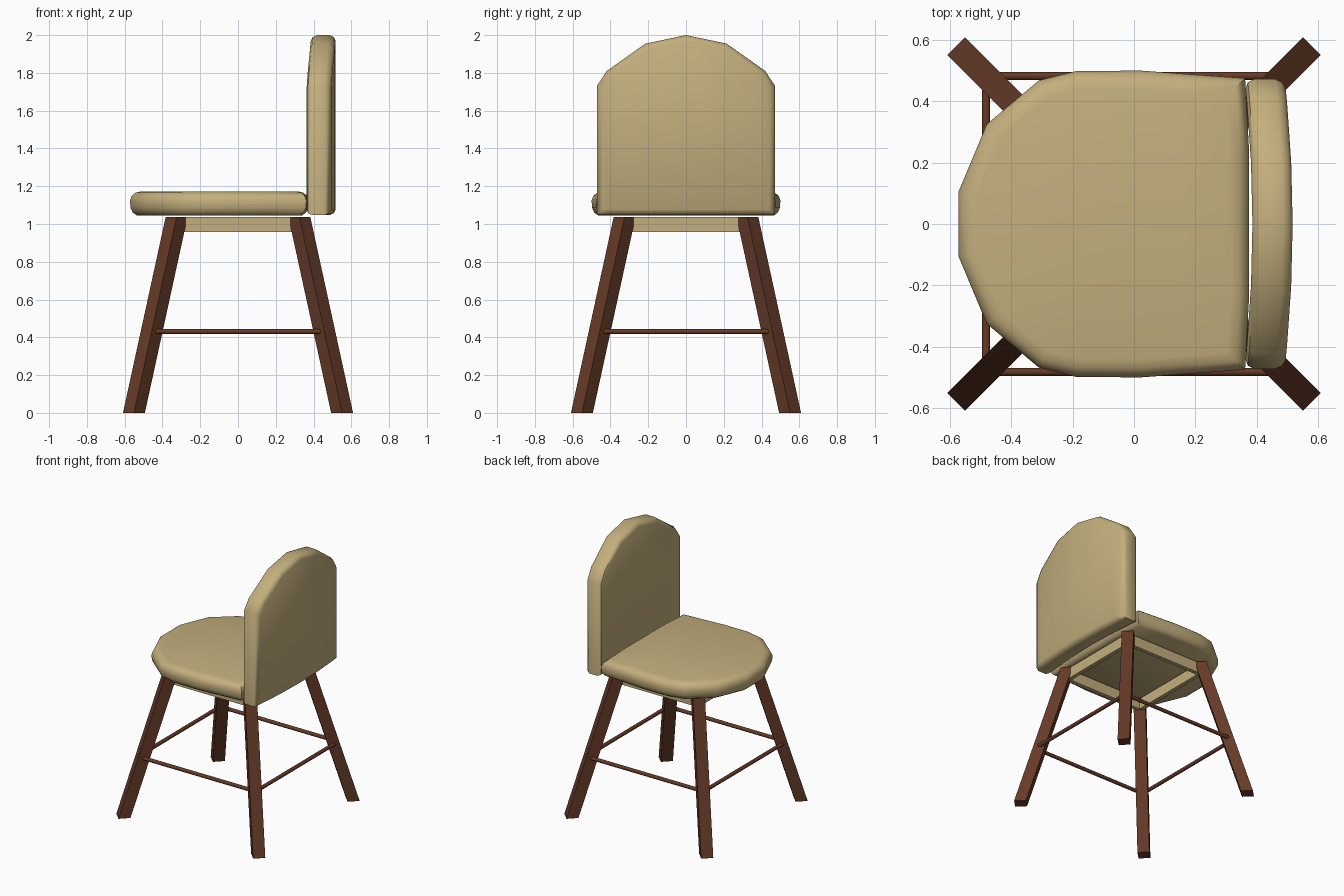
import bpy, bmesh, math
from mathutils import Vector

if "Cube" in bpy.data.objects:
    bpy.data.objects.remove(bpy.data.objects["Cube"])


def material(name, rgb):
    m = bpy.data.materials.new(name)
    m.diffuse_color = (*rgb, 1)
    m.use_nodes = True
    m.node_tree.nodes["Principled BSDF"].inputs["Base Color"].default_value = m.diffuse_color
    return m


BEIGE = material("beige fabric", (0.55, 0.43, 0.205))
BROWN = material("dark brown wood", (0.13, 0.042, 0.02))


def finish(name, bm, mat, smooth=None):
    bmesh.ops.recalc_face_normals(bm, faces=bm.faces[:])
    me = bpy.data.meshes.new(name)
    bm.to_mesh(me)
    bm.free()
    me.materials.append(mat)
    ob = bpy.data.objects.new(name, me)
    bpy.context.collection.objects.link(ob)
    if smooth:
        bpy.ops.object.select_all(action='DESELECT')
        ob.select_set(True)
        bpy.context.view_layer.objects.active = ob
        bpy.ops.object.shade_smooth_by_angle(angle=math.radians(smooth))
    return ob


def cushion(name, outline, rings, place):
    """Stack inset copies of an outline; the caps are strips joining paired points."""
    us, vs = [p[0] for p in outline], [p[1] for p in outline]
    cu, cv = (max(us) + min(us)) / 2, (max(vs) + min(vs)) / 2
    hu, hv = max(us) - cu, max(vs) - cv
    n = len(outline)
    bm = bmesh.new()
    loops = []
    for w, inset in rings:
        loops.append([bm.verts.new(place(cu + (u - cu) * (1 - inset / hu),
                                         cv + (v - cv) * (1 - inset / hv), w))
                      for u, v in outline])
    for a, b in zip(loops, loops[1:]):
        for i in range(n):
            j = (i + 1) % n
            bm.faces.new((a[i], a[j], b[j], b[i]))
    for loop in (loops[0], loops[-1]):
        for i in range(n // 2 - 1):
            bm.faces.new((loop[i], loop[i + 1], loop[n - 2 - i], loop[n - 1 - i]))
    return finish(name, bm, BEIGE, 40)


# Seat: squared at the back, rounded at the front
half = [(0.375, 0.24), (0.362, 0.475), (0.18, 0.488), (0.02, 0.5), (-0.19, 0.498),
        (-0.31, 0.468), (-0.48, 0.325), (-0.572, 0.105)]
seat_outline = half + [(x, -y) for x, y in reversed(half)]
seat_rings = [(1.046, 0.035), (1.06, 0.015), (1.085, 0.003), (1.125, 0.0),
              (1.15, 0.01), (1.166, 0.03), (1.173, 0.06)]
cushion("seat", seat_outline, seat_rings, lambda u, v, w: (u, v, w))

# Backrest: arched top, gently curved backwards in plan
arch = [(-0.472, 1.73), (-0.42, 1.81), (-0.215, 1.955), (0, 2.0),
        (0.215, 1.955), (0.42, 1.81), (0.472, 1.73)]
back_outline = arch + [(y, 1.047) for y, z in reversed(arch)]
back_rings = [(0.0, 0.03), (0.01, 0.01), (0.032, 0.0), (0.1, 0.0),
              (0.121, 0.01), (0.131, 0.03)]
cushion("backrest", back_outline, back_rings,
        lambda u, v, w: (0.36 + 0.026 * (1 - (u / 0.472) ** 2) + w, u, v))

# Splayed legs, square section turned 45 degrees
D = 0.058
for sx, sy, name in ((-1, -1, "front_left_leg"), (1, -1, "front_right_leg"),
                     (-1, 1, "back_left_leg"), (1, 1, "back_right_leg")):
    bm = bmesh.new()
    rings = [[bm.verts.new((sx * c + dx, sy * c + dy, z))
              for dx, dy in ((D, 0), (0, D), (-D, 0), (0, -D))]
             for c, z in ((0.551, 0), (0.325, 1.037))]
    a, b = rings
    bm.faces.new(a)
    bm.faces.new(b)
    for i in range(4):
        j = (i + 1) % 4
        bm.faces.new((a[i], a[j], b[j], b[i]))
    finish(name, bm, BROWN)

# Apron boards and round stretchers on the four sides
for k, side in enumerate(("front", "right", "back", "left")):
    bm = bmesh.new()
    bmesh.ops.create_cube(bm, size=1)
    bmesh.ops.scale(bm, vec=(0.62, 0.03, 0.08), verts=bm.verts)
    bmesh.ops.translate(bm, vec=(0, -0.32, 0.997), verts=bm.verts)
    ob = finish(side + "_apron", bm, BEIGE)
    ob.rotation_euler.z = k * math.pi / 2

    bm = bmesh.new()
    bmesh.ops.create_cone(bm, cap_ends=True, segments=10, radius1=0.0135,
                          radius2=0.0135, depth=0.93)
    for v in bm.verts:
        x, y, z = v.co
        v.co = Vector((z, y - 0.482, x + 0.431))
    ob = finish(side + "_stretcher", bm, BROWN, 40)
    ob.rotation_euler.z = k * math.pi / 2
